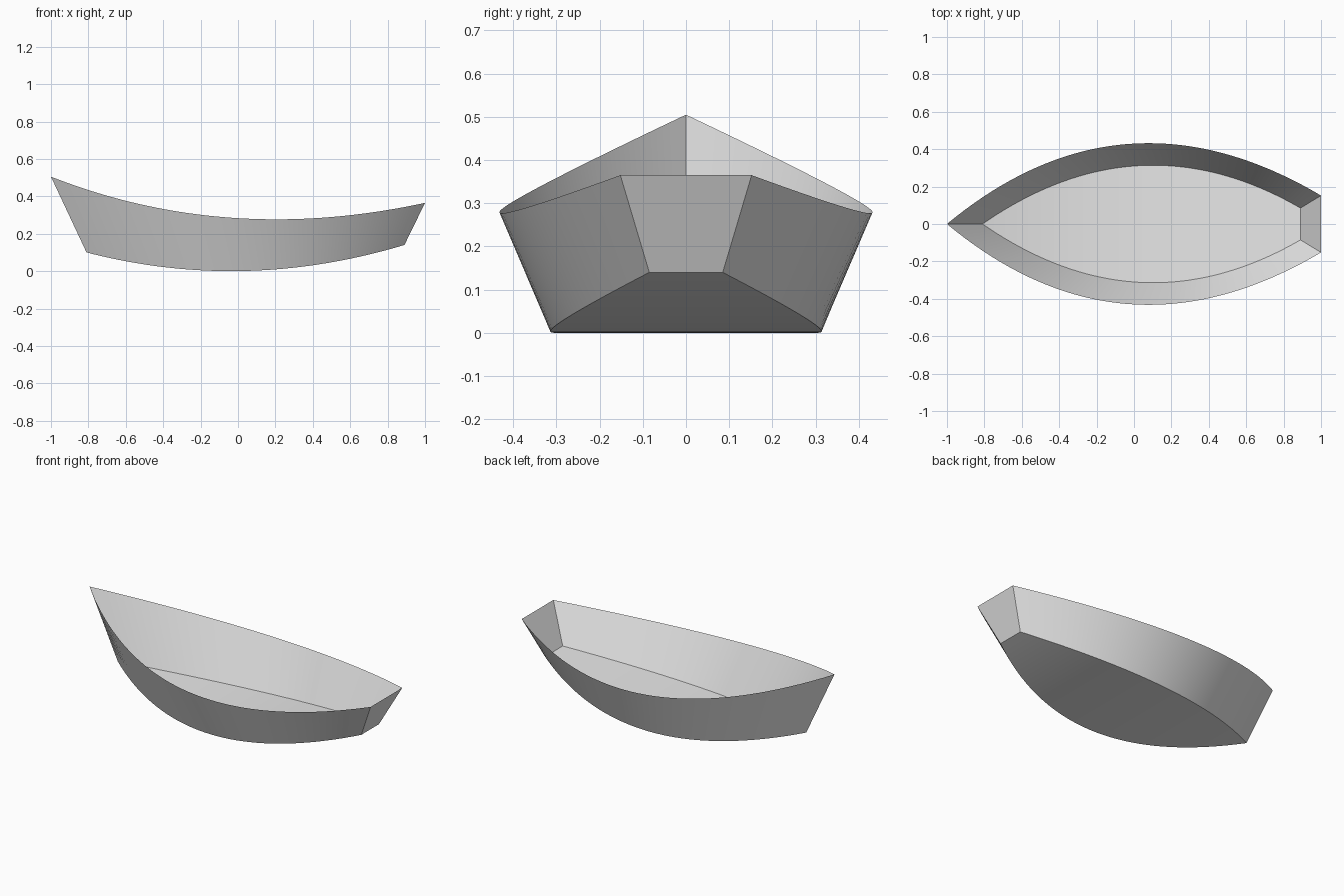
import bpy
import bmesh
from mathutils import Vector

cube = bpy.data.objects.get("Cube")
if cube:
    bpy.data.objects.remove(cube, do_unlink=True)

STEPS = 40

grey = bpy.data.materials.new("plain_grey")
grey.use_nodes = True
colour = (0.8, 0.8, 0.8, 1)
grey.diffuse_color = colour
grey.node_tree.nodes["Principled BSDF"].inputs["Base Color"].default_value = colour


def curve(start, control, end):
    """Quadratic curve from bow to stern."""
    a, c, b = Vector(start), Vector(control), Vector(end)
    ts = [i / STEPS for i in range(STEPS + 1)]
    return [a * (1 - t) ** 2 + c * 2 * t * (1 - t) + b * t * t for t in ts]


def mirrored(points):
    return [Vector((p.x, -p.y, p.z)) for p in points]


def sheet(name, first, second):
    """Smooth thin panel stretched between two edge lines."""
    bm = bmesh.new()
    rows = [[bm.verts.new(p) for p in line] for line in (first, second)]
    for i in range(len(first) - 1):
        bm.faces.new((rows[0][i], rows[0][i + 1], rows[1][i + 1], rows[1][i]))
    bmesh.ops.remove_doubles(bm, verts=bm.verts, dist=0.0001)
    for f in bm.faces:
        f.smooth = True
    mesh = bpy.data.meshes.new(name)
    bm.to_mesh(mesh)
    bm.free()
    mesh.materials.append(grey)
    obj = bpy.data.objects.new(name, mesh)
    bpy.context.collection.objects.link(obj)


# Edge lines of the hull
rim = curve((-1, 0, 0.505), (-0.06, 0.78, 0.135), (1, 0.152, 0.365))
chine = curve((-0.81, 0, 0.10), (0.03, 0.582, -0.118), (0.89, 0.085, 0.14))
rim_right, chine_right = mirrored(rim), mirrored(chine)

# Flared sides, curved floor and raked transom
sheet("hull_side_left", rim, chine)
sheet("hull_side_right", chine_right, rim_right)
sheet("hull_floor", chine_right, chine)
sheet("transom", [chine_right[-1], chine[-1]], [rim_right[-1], rim[-1]])
